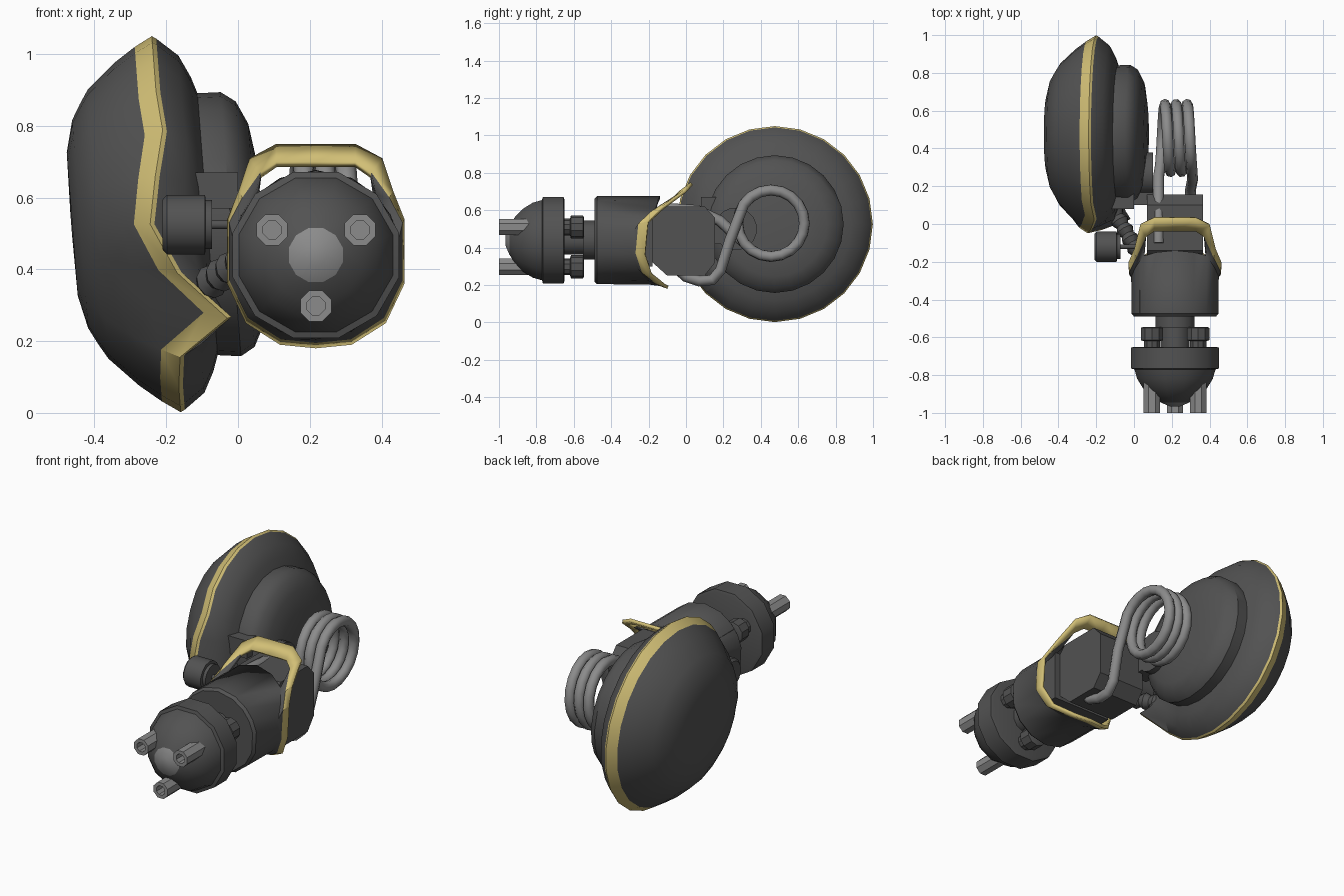
import bpy, bmesh, math
from mathutils import Vector

if "Cube" in bpy.data.objects:
    bpy.data.objects.remove(bpy.data.objects["Cube"])


def material(name, rgb):
    m = bpy.data.materials.new(name)
    m.diffuse_color = (*rgb, 1)
    m.use_nodes = True
    m.node_tree.nodes["Principled BSDF"].inputs["Base Color"].default_value = m.diffuse_color
    return m


DARK = material("dark_grey", (0.085, 0.085, 0.085))
LIGHT = material("light_grey", (0.26, 0.26, 0.26))
GOLD = material("pale_gold", (0.64, 0.52, 0.18))


def smooth(ob, angle=35):
    bpy.ops.object.select_all(action='DESELECT')
    ob.select_set(True)
    bpy.context.view_layer.objects.active = ob
    bpy.ops.object.shade_smooth_by_angle(angle=math.radians(angle))


def loft(name, rings, mats, band_mat=None, caps=(True, True), skip=None, angle=35):
    """Join closed rings of points; band_mat(band) picks the material slot."""
    bm = bmesh.new()
    vs = [[bm.verts.new(p) for p in ring] for ring in rings]
    n = len(vs[0])
    for b in range(len(vs) - 1):
        for i in range(n):
            if skip and skip(b, i):
                continue
            j = (i + 1) % n
            f = bm.faces.new((vs[b][i], vs[b][j], vs[b + 1][j], vs[b + 1][i]))
            f.material_index = band_mat(b) if band_mat else 0
    for use, ring, b in ((caps[0], vs[0], 0), (caps[1], vs[-1], len(vs) - 2)):
        if use:
            bm.faces.new(ring).material_index = band_mat(b) if band_mat else 0
    bmesh.ops.recalc_face_normals(bm, faces=bm.faces)
    me = bpy.data.meshes.new(name)
    bm.to_mesh(me)
    bm.free()
    for m in mats:
        me.materials.append(m)
    ob = bpy.data.objects.new(name, me)
    bpy.context.collection.objects.link(ob)
    smooth(ob, angle)
    return ob


def lathe(name, origin, axis, profile, n, mats, **kw):
    """Revolve (distance along axis, radius) pairs."""
    q = Vector(axis).to_track_quat('Z', 'Y')
    o = Vector(origin)
    rings = [[o + q @ Vector((r * math.cos(a), r * math.sin(a), t))
              for a in (2 * math.pi * (i + 0.5) / n for i in range(n))]
             for t, r in profile]
    return loft(name, rings, mats, **kw)


def box(name, lo, hi, mat):
    ring = lambda x: [(x, lo[1], lo[2]), (x, hi[1], lo[2]),
                      (x, hi[1], hi[2]), (x, lo[1], hi[2])]
    return loft(name, [ring(lo[0]), ring(hi[0])], [mat])


def tube(name, points, radius, mat):
    cu = bpy.data.curves.new(name, 'CURVE')
    cu.dimensions = '3D'
    cu.bevel_depth, cu.bevel_resolution, cu.use_fill_caps = radius, 2, True
    sp = cu.splines.new('POLY')
    sp.points.add(len(points) - 1)
    for p, c in zip(sp.points, points):
        p.co = (*c, 1)
    cu.materials.append(mat)
    ob = bpy.data.objects.new(name, cu)
    bpy.context.collection.objects.link(ob)
    bpy.ops.object.select_all(action='DESELECT')
    ob.select_set(True)
    bpy.context.view_layer.objects.active = ob
    bpy.ops.object.convert(target='MESH')
    smooth(bpy.context.view_layer.objects.active, 50)


CX, CZ = 0.217, 0.44  # axis of the front assembly

# nose dome with a grey painted tip
lathe("nose_dome", (CX, 0, CZ), (0, -1, 0),
      [(0.65, 0.225), (0.655, 0.24), (0.765, 0.24), (0.77, 0.222), (0.82, 0.207),
       (0.87, 0.175), (0.91, 0.135), (0.945, 0.078), (0.965, 0.03)],
      12, [DARK, LIGHT], band_mat=lambda b: int(b >= 7))

# three hollow barrels with knuckles behind the dome
for k, (x, z) in enumerate([(0.095, 0.51), (0.34, 0.51), (CX, 0.298)]):
    lathe(f"barrel_{k}", (x, 0, z), (0, -1, 0),
          [(0.76, 0.047), (1.0, 0.047), (1.0, 0.027), (0.93, 0.027)], 8, [LIGHT])
    lathe(f"knuckle_{k}", (x, 0, z), (0, -1, 0),
          [(0.545, 0.05), (0.55, 0.062), (0.615, 0.062), (0.62, 0.045), (0.66, 0.045)],
          10, [DARK])
lathe("neck", (CX, 0, CZ), (0, -1, 0),
      [(0.47, 0.108), (0.55, 0.108), (0.55, 0.08), (0.66, 0.08)], 12, [DARK])


# sleeve body with a gold rear trim that rises into an open arch
def mirrored(half):
    pts = [(CX + x, y, z) for x, y, z in half]
    return pts + [(CX - x, y, z) for x, y, z in half[-2:0:-1]]


ANGLES = [math.radians(a) for a in (0, 25, 45, 62, 78, 108, 130, 155, 180)]


def round_ring(r, ys):
    return mirrored([(r * math.sin(a), y, CZ + r * math.cos(a))
                     for a, y in zip(ANGLES, ys)])


trim_front = [(0, -.04, .70), (.11, -.04, .70), (.155, -.07, .67), (.205, -.18, .60),
              (.242, -.255, .53), (.242, -.27, .37), (.19, -.235, .265),
              (.098, -.16, .205), (0, -.14, .195)]
trim_rear = [(0, .025, .75), (.11, .025, .75), (.185, -.01, .71), (.215, -.13, .62),
             (.247, -.205, .54), (.247, -.22, .36), (.195, -.19, .25),
             (.1, -.12, .19), (0, -.1, .18)]
sleeve = loft("sleeve_body",
              [round_ring(0.1, [-.49] * 9), round_ring(0.222, [-.49] * 9),
               round_ring(0.235, [-.475] * 9),
               round_ring(0.237, [-.14, -.15, -.17, -.23, -.28, -.29, -.26, -.21, -.2]),
               mirrored(trim_front), mirrored(trim_rear)],
              [DARK, GOLD], band_mat=lambda b: int(b == 4), caps=(True, False),
              skip=lambda b, i: b == 3 and i in (0, 1, 14, 15))
mod = sleeve.modifiers.new("thickness", 'SOLIDIFY')
mod.thickness, mod.offset = 0.018, -1

# chamfered core block inside the sleeve
outline = [(-.2, .56), (-.14, .62), (.1, .62), (.155, .56),
           (.155, .32), (.1, .25), (-.1, .25), (-.2, .34)]
loft("core_block", [[(x, y, z) for y, z in outline] for x in (0.07, 0.365)], [DARK])
box("core_plug", (0.03, -0.47, 0.3), (0.4, -0.18, 0.58), DARK)

# coiled pipe: near leg, helix, far leg
START, END, STEPS = math.radians(145), math.radians(-865), 56
pipe = [(.30, -.06, .30), (.30, 0, .245), (.30, .07, .222), (.30, .14, .227),
        (.30, .185, .28), (.31, .235, .44)]
for i in range(STEPS + 1):
    f = i / STEPS
    a = START + (END - START) * f
    pipe.append((.305 - .165 * f, .455 + .178 * math.cos(a), .53 + .178 * math.sin(a)))
pipe += [(.13, .25, .48), (.13, .18, .545), (.13, .06, .60), (.13, -.1, .61)]
tube("coiled_pipe", pipe, 0.029, LIGHT)

# large side drum: revolved about x, sheared, with a pulled point on its rim
N = 24
PULL = {0: -.045, 23: -.02, 22: .01, 2: .15, 1: .02, 3: .01}  # rim shift by step
DRUM = [(-.265, .03, 0), (-.262, .2, 0), (-.24, .29, 0), (-.215, .335, 0),
        (-.19, .375, .1), (-.11, .45, .3), (-.05, .494, .9), (0, .524, 1),
        (.012, .517, 1), (.07, .47, .45), (.1, .41, .15), (.115, .365, 0),
        (.18, .368, 0), (.22, .342, 0), (.25, .28, 0), (.265, .18, 0), (.27, .03, 0)]
rings = []
for x, r, w in DRUM:
    ring = []
    for i in range(N):
        a = 2 * math.pi * i / N
        y, z = -r * math.cos(a), -r * math.sin(a)
        ring.append((-.2 - .077 * z + x + w * PULL.get(i, 0), .475 + y, .526 + z))
    rings.append(ring)
loft("side_drum", rings, [DARK, GOLD], band_mat=lambda b: int(b in (6, 7)))

# links between the drum and the core
lathe("drum_axle", (0.0, 0.265, 0.5), (1, 0, 0), [(0, .115), (.1, .115)], 16, [DARK])
box("drum_bracket", (-0.18, 0.08, 0.57), (0.0, 0.22, 0.67), DARK)
box("core_link", (0.0, 0.1, 0.42), (0.1, 0.27, 0.56), DARK)

# side knob with its cap and thin shaft
lathe("side_knob", (-0.21, -0.12, 0.525), (1, 0, 0),
      [(0, .07), (.012, .083), (.118, .083), (.12, .068), (.138, .068),
       (.138, .013), (.23, .013)], 14, [DARK])

# ribbed hose
a, b = Vector((-0.14, 0.13, 0.32)), Vector((0.02, -0.15, 0.43))
RIBS = 12
lathe("ribbed_hose", a, b - a,
      [((b - a).length * i / RIBS, 0.048 if i % 2 else 0.034) for i in range(RIBS + 1)],
      10, [DARK])
